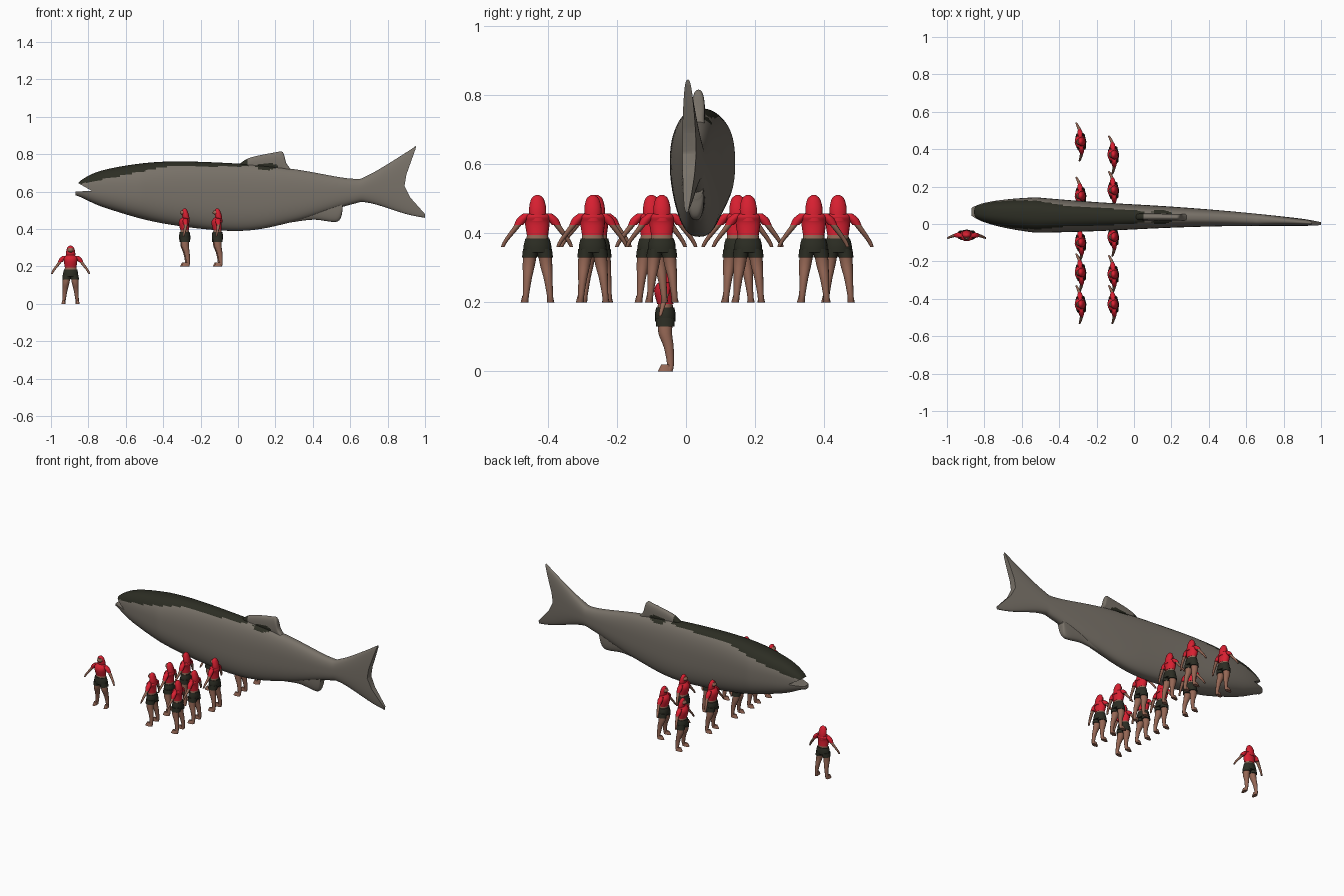
import bpy, bmesh, math

cube = bpy.data.objects.get("Cube")
if cube:
    bpy.data.objects.remove(cube, do_unlink=True)


def material(name, red_value, green_value, blue_value):
    colour = (red_value, green_value, blue_value, 1)
    mat = bpy.data.materials.new(name)
    mat.use_nodes = True
    mat.diffuse_color = colour
    mat.node_tree.nodes["Principled BSDF"].inputs["Base Color"].default_value = colour
    return mat


grey = material("taupe grey", .19, .168, .14)
dark = material("dark olive", .025, .026, .017)
red = material("bright red", .68, .014, .03)
skin = material("tan skin", .3, .135, .09)


def smooth(keys, steps):
    """Resample a list of equal-length tuples along a Catmull-Rom curve."""
    padded = [keys[0], *keys, keys[-1]]
    result = []
    for start in range(len(keys) - 1):
        for step in range(steps):
            t = step / steps
            result.append([
                b + t / 2 * (c - a + t * (2 * a - 5 * b + 4 * c - d + t * (3 * (b - c) + d - a)))
                for a, b, c, d in zip(*padded[start:start + 4])])
    return result + [keys[-1]]


def circle(count):
    return [(math.cos(math.tau * i / count), math.sin(math.tau * i / count)) for i in range(count)]


def skin_rings(bm, rings):
    """Join rings of points into one closed tube."""
    loops = [[bm.verts.new(point) for point in ring] for ring in rings]
    count = len(loops[0])
    for near, far in zip(loops, loops[1:]):
        for i in range(count):
            following = (i + 1) % count
            bm.faces.new((near[i], near[following], far[following], far[i]))
    bm.faces.new(loops[0])
    bm.faces.new(loops[-1])


def finish(bm, name, materials):
    bmesh.ops.recalc_face_normals(bm, faces=bm.faces)
    mesh = bpy.data.meshes.new(name)
    bm.to_mesh(mesh)
    bm.free()
    for mat in materials:
        mesh.materials.append(mat)
    mesh.shade_smooth()
    mesh.set_sharp_from_angle(angle=math.radians(45))
    return mesh


def place(mesh, name, location=(0, 0, 0), turn=0):
    ob = bpy.data.objects.new(name, mesh)
    ob.location = location
    ob.rotation_euler.z = turn
    bpy.context.collection.objects.link(ob)
    return ob


# Fish rules: the spine bends sideways, the body narrows to nose and tail
def spine_y(x):
    return .038 - .036 * x * abs(x)


def body_width(x):
    nose = min(1, max(0, x + .88) * 2.8)
    return (.067 - .053 * x) * math.sqrt(nose)


def is_dark(centre):
    on_back = centre.x < .05 and centre.z > min(.735, .81 + .2 * centre.x)
    in_spot = math.hypot((centre.x - .155) / 3, centre.z - .735) < .019
    return on_back or in_spot


def boxy(value):
    return math.copysign(abs(value) ** .8, value)


def fish_part(name, outline, half_width):
    """Loft rounded vertical sections along an outline of x, top, bottom."""
    rings = []
    for x, top, bottom in smooth(outline, 18):
        middle, half_height = (top + bottom) / 2, (top - bottom) / 2
        rings.append([(x, spine_y(x) + half_width(x) * boxy(c), middle + half_height * boxy(s))
                      for c, s in circle(64)])
    bm = bmesh.new()
    skin_rings(bm, rings)
    for face in bm.faces:
        face.material_index = int(is_dark(face.calc_center_median()))
    return place(finish(bm, name, [grey, dark]), name)


def cut(ob, outline):
    """Remove a prism with an x-z outline from an object."""
    bm = bmesh.new()
    skin_rings(bm, [[(x, y, z) for x, z in outline] for y in (-.3, .3)])
    cutter = place(finish(bm, "cutter", []), "cutter")
    cutter.hide_render = True
    modifier = ob.modifiers.new("cut", "BOOLEAN")
    modifier.object = cutter
    modifier.operation = "DIFFERENCE"
    modifier.solver = "EXACT"
    bpy.context.view_layer.objects.active = ob
    bpy.ops.object.modifier_apply(modifier=modifier.name)
    bpy.data.objects.remove(cutter, do_unlink=True)
    ob.data.set_sharp_from_angle(angle=math.radians(45))


body = fish_part("fish_body", [
    (-.87, .6, .58), (-.84, .66, .57), (-.7, .72, .51), (-.4, .76, .43), (0, .75, .39),
    (.3, .72, .44), (.6, .67, .53), (.7, .69, .54), (.9, .81, .48), (1, .88, .46)], body_width)

# Open mouth, then forked tail
cut(body, [(-.78, .603), (-.95, .6), (-.95, .7)])
cut(body, [(.96, .9), (.95, .83), (.9, .69), (.89, .63), (.92, .57), (1, .48), (1.1, .9)])

fish_part("dorsal_fin", [
    (0, .74, .7), (.06, .78, .7), (.2, .81, .7), (.24, .81, .7), (.26, .75, .7), (.3, .7, .69)],
    lambda x: .018)
fish_part("anal_fin", [
    (.25, .6, .43), (.4, .6, .45), (.53, .6, .44), (.56, .6, .5)],
    lambda x: .025)


# Human figure facing -y: tubes of level ovals given as x, y, z, radius
def tube(bm, sections, depth, sides=(1,)):
    for side in sides:
        skin_rings(bm, [[(side * x + radius * c, y + radius * depth * s, z) for c, s in circle(16)]
                        for x, y, z, radius in smooth(sections, 4)])


PAIR = (-1, 1)

# Bare skin: waist, head with neck, legs, feet and arms
bm = bmesh.new()
tube(bm, [(0, 0, .16, .035), (0, 0, .2, .03)], .7)
tube(bm, [(0, 0, .24, .01), (0, 0, .27, .01), (0, -.007, .285, .017), (0, -.005, .3, .013)], 1.1)
tube(bm, [(.02, 0, .15, .02), (.025, 0, .11, .018), (.03, .01, .07, .013),
          (.035, .015, .02, .009), (.037, .01, 0, .01)], 1.1, PAIR)
tube(bm, [(.037, .002, .02, .007), (.038, 0, 0, .011)], 2, PAIR)
tube(bm, [(.04, 0, .25, .01), (.06, 0, .22, .01), (.09, -.01, .18, .007),
          (.1, -.015, .16, .005)], .9, PAIR)
skin_mesh = finish(bm, "bare_skin", [skin])

# Shorts: hips and two short legs
bm = bmesh.new()
tube(bm, [(0, 0, .185, .035), (0, 0, .165, .04), (0, 0, .145, .04)], .75)
tube(bm, [(.02, 0, .155, .022), (.023, 0, .13, .022)], 1.2, PAIR)
shorts_mesh = finish(bm, "shorts", [dark])

# Shirt: trunk and two loose sleeves
bm = bmesh.new()
tube(bm, [(0, 0, .195, .031), (0, -.005, .23, .036), (0, 0, .25, .036), (0, 0, .262, .018)], .75)
tube(bm, [(.03, 0, .257, .012), (.043, 0, .243, .016), (.055, 0, .224, .013)], .9, PAIR)
shirt_mesh = finish(bm, "shirt", [red])

# Long hair falling behind the face
bm = bmesh.new()
tube(bm, [(0, .01, .236, .022), (0, .005, .27, .025), (0, 0, .3, .018), (0, 0, .311, .005)], .75)
hair_mesh = finish(bm, "hair", [red])


def figure(name, location, turn=0):
    for mesh in (skin_mesh, shorts_mesh, shirt_mesh, hair_mesh):
        place(mesh, f"{name}_{mesh.name}", location, math.radians(turn))


# Two columns looking towards the fish's head end, and one lone figure in front
for column, x, places in (("front", -.285, (.44, .15, -.1, -.26, -.43)),
                          ("rear", -.11, (.37, .18, -.07, -.27, -.43))):
    for number, y in enumerate(places, 1):
        figure(f"{column}_figure_{number}", (x, y, .2), -85)
figure("lone_figure", (-.895, -.06, 0))
